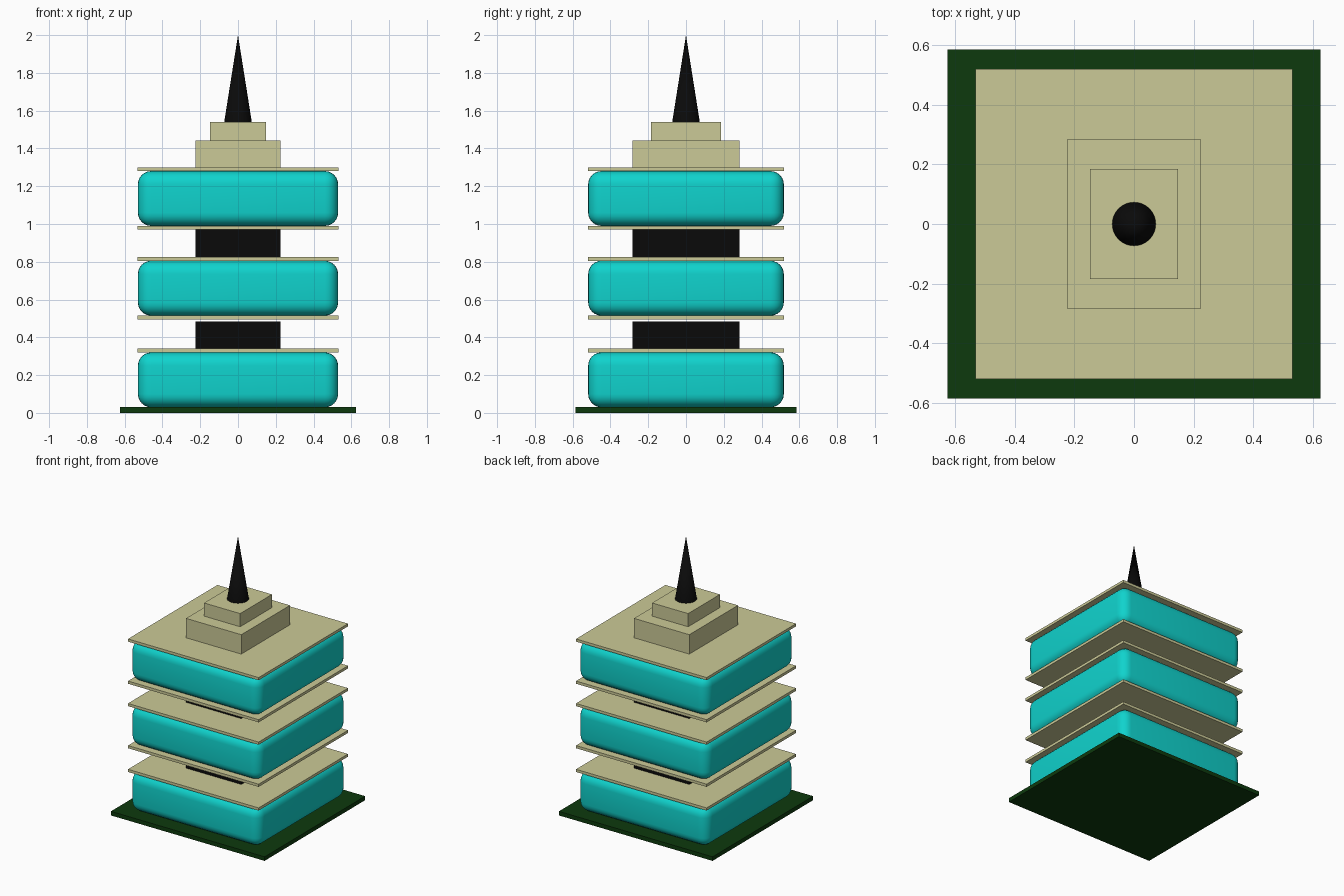
import bpy
import math

if "Cube" in bpy.data.objects:
    bpy.data.objects.remove(bpy.data.objects["Cube"])


def make_material(name, rgb):
    m = bpy.data.materials.new(name)
    m.diffuse_color = (*rgb, 1.0)
    m.use_nodes = True
    m.node_tree.nodes["Principled BSDF"].inputs["Base Color"].default_value = m.diffuse_color
    return m


TEAL = make_material("teal", (0.005, 0.65, 0.61))
BEIGE = make_material("beige", (0.6, 0.59, 0.31))
BLACK = make_material("black", (0.003, 0.003, 0.003))
GREEN = make_material("dark green", (0.004, 0.042, 0.004))


def box(name, half_x, half_y, z0, z1, mat, bevel=0.0):
    bpy.ops.mesh.primitive_cube_add(size=2, location=(0, 0, (z0 + z1) / 2))
    ob = bpy.context.object
    ob.name = name
    ob.scale = (half_x, half_y, (z1 - z0) / 2)
    bpy.ops.object.transform_apply(location=False, rotation=False, scale=True)
    ob.data.materials.append(mat)
    if bevel:
        mod = ob.modifiers.new("rounded edges", "BEVEL")
        mod.width = bevel
        mod.segments = 6
        bpy.ops.object.modifier_apply(modifier=mod.name)
        bpy.ops.object.shade_smooth_by_angle(angle=math.radians(35))
    return ob


# Ground plate
box("base_plate", 0.626, 0.585, 0.0, 0.03, GREEN)

# Three rounded storeys with thin slabs above and below
for i, z in enumerate((0.03, 0.515, 0.99), 1):
    box(f"storey_{i}", 0.53, 0.518, z, z + 0.29, TEAL, 0.07)
    box(f"roof_slab_{i}", 0.532, 0.52, z + 0.29, z + 0.31, BEIGE)
    if i > 1:
        box(f"floor_slab_{i}", 0.532, 0.52, z - 0.02, z, BEIGE)

# Dark cores between storeys
box("lower_core", 0.225, 0.283, 0.34, 0.485, BLACK)
box("upper_core", 0.225, 0.283, 0.825, 0.97, BLACK)

# Stepped crown and spire
box("crown_lower", 0.225, 0.283, 1.30, 1.443, BEIGE)
box("crown_upper", 0.147, 0.185, 1.443, 1.54, BEIGE)
bpy.ops.mesh.primitive_cone_add(vertices=32, radius1=0.073, radius2=0,
                                depth=0.46, location=(0, 0, 1.77))
spire = bpy.context.object
spire.name = "spire"
spire.data.materials.append(BLACK)
bpy.ops.object.shade_smooth_by_angle(angle=math.radians(35))
